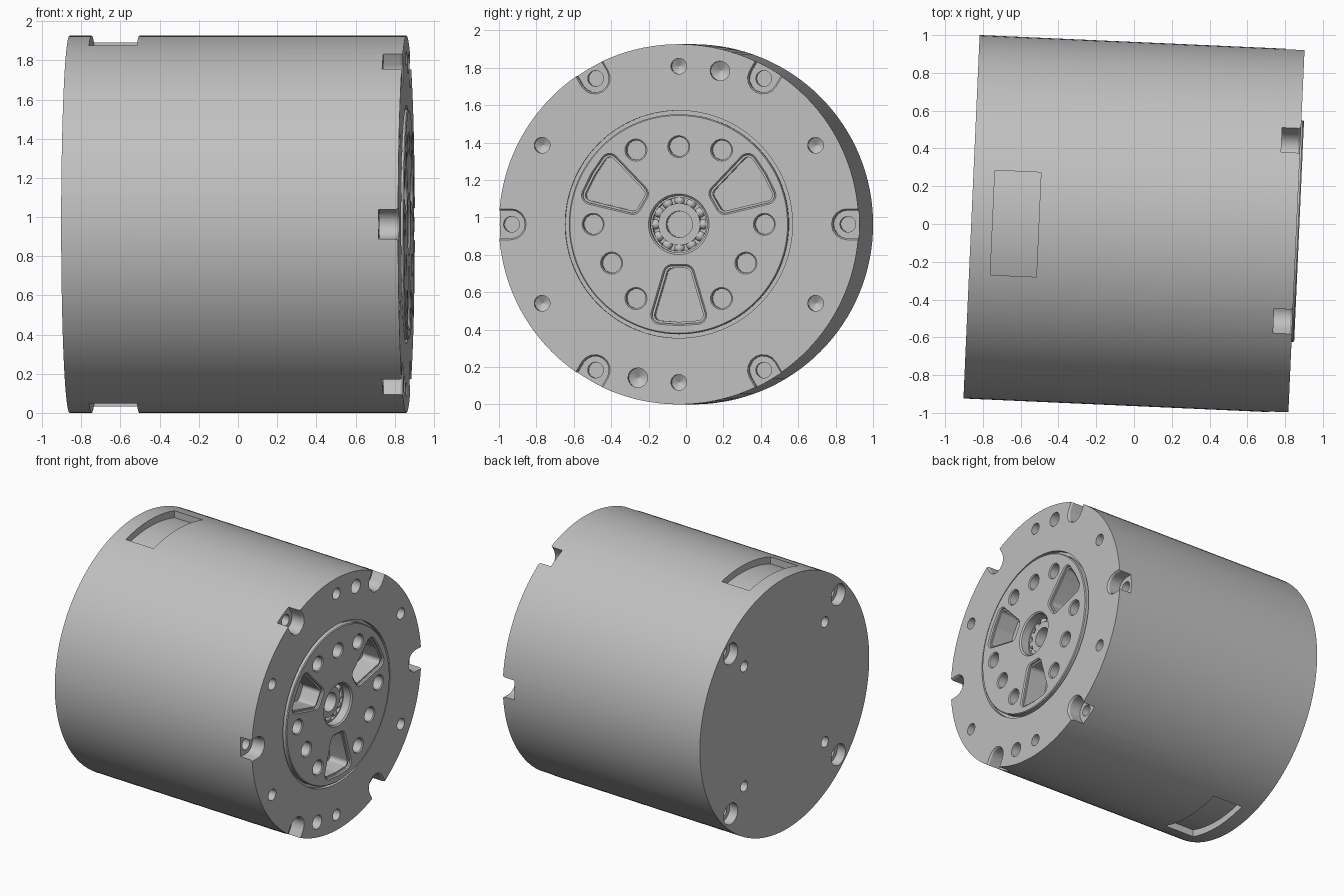
import bpy
import bmesh
from math import sin, cos, pi, atan2, radians, sqrt
from mathutils import Matrix, Vector

if "Cube" in bpy.data.objects:
    bpy.data.objects.remove(bpy.data.objects["Cube"])

R = 0.963          # housing radius
HALF = 0.861       # half length of the housing
FACE = 0.875       # height of the hub face
# Parts are built along local z, then laid so that the axis runs along x
PLACE = (Matrix.Translation((0, 0, R)) @ Matrix.Rotation(radians(-2.55), 4, "Z")
         @ Matrix(((0, 0, 1, 0), (1, 0, 0, 0), (0, 1, 0, 0), (0, 0, 0, 1))))

grey = bpy.data.materials.new("metal grey")
grey.use_nodes = True
grey.diffuse_color = (0.53, 0.53, 0.53, 1)
grey.node_tree.nodes["Principled BSDF"].inputs["Base Color"].default_value = grey.diffuse_color


def rounded(centres, r, steps=32):
    """Outline at distance r around a point, a line or a convex polygon."""
    if len(centres) == 1:
        cx, cy = centres[0]
        return [(cx + r * cos(2 * pi * i / steps), cy + r * sin(2 * pi * i / steps))
                for i in range(steps)]
    points, n = [], len(centres)
    for i, (cx, cy) in enumerate(centres):
        px, py = centres[i - 1]
        nx, ny = centres[(i + 1) % n]
        start = atan2(cy - py, cx - px) - pi / 2
        turn = (atan2(ny - cy, nx - cx) - pi / 2 - start) % (2 * pi)
        for k in range(9):
            a = start + turn * k / 8
            points.append((cx + r * cos(a), cy + r * sin(a)))
    return points


def loft(bm, sections, ring=False):
    """Join a stack of (z, outline) sections; cap the ends or close them as a ring."""
    loops = [[bm.verts.new((x, y, z)) for x, y in pts] for z, pts in sections]
    pairs = list(zip(loops, loops[1:]))
    if ring:
        pairs.append((loops[-1], loops[0]))
    else:
        bm.faces.new(loops[0][::-1])
        bm.faces.new(loops[-1])
    for a, b in pairs:
        for i in range(len(a)):
            j = (i + 1) % len(a)
            bm.faces.new((a[i], a[j], b[j], b[i]))


def shape(bm, centres, sections, steps=32, ring=False):
    loft(bm, [(z, rounded(centres, r, steps)) for z, r in sections], ring)


def finish(bm, name):
    bmesh.ops.recalc_face_normals(bm, faces=bm.faces[:])
    bm.transform(PLACE)
    mesh = bpy.data.meshes.new(name)
    bm.to_mesh(mesh)
    bm.free()
    mesh.materials.append(grey)
    ob = bpy.data.objects.new(name, mesh)
    bpy.context.collection.objects.link(ob)
    return ob


def carve(ob, bm):
    cutter = finish(bm, "cutter")
    cutter.hide_render = True
    mod = ob.modifiers.new("carve", "BOOLEAN")
    mod.operation, mod.solver, mod.object = "DIFFERENCE", "EXACT", cutter
    bpy.context.view_layer.objects.active = ob
    bpy.ops.object.modifier_apply(modifier=mod.name)
    bpy.data.objects.remove(cutter)


def smooth(ob):
    bpy.ops.object.select_all(action="DESELECT")
    ob.select_set(True)
    bpy.context.view_layer.objects.active = ob
    bpy.ops.object.shade_smooth_by_angle(angle=radians(28))


def polar(r, degrees):
    return (r * cos(radians(degrees)), r * sin(radians(degrees)))


def hole(bm, at, r, face, depth, chamfer=0.0, tip=0.0, way=1):
    """Round hole sunk from a face; way is -1 on the rear face."""
    cut = [(face - depth, r)]
    if tip:
        cut.insert(0, (face - depth - tip, 0.002))
    if chamfer:
        cut += [(face - chamfer, r), (face, r + chamfer)]
    cut.append((face + 0.05, r + chamfer))
    shape(bm, [at], [(z * way, q) for z, q in cut])


# Housing: plain drum with a stepped seat for the hub
bm = bmesh.new()
shape(bm, [(0, 0)], [(-HALF, R), (HALF, R), (HALF, 0.608), (0.83, 0.608),
                     (0.83, 0.57), (0.6, 0.57)], 128)
housing = finish(bm, "housing")

# Open screw slots, drilled front holes, side windows, rear holes
bm = bmesh.new()
for k in range(6):
    shape(bm, [polar(0.9, 60 * k), polar(1.1, 60 * k)],
          [(HALF - 0.1, 0.075), (HALF - 0.012, 0.075), (HALF, 0.083), (HALF + 0.05, 0.083)])
    hole(bm, polar(0.845, 60 * k + 30), 0.042, HALF, 0.1, tip=0.025)
for angle in (75, 255):
    hole(bm, polar(0.849, angle), 0.052, HALF, 0.1, tip=0.03)
for side in (1, -1):
    floor = 0.912
    xs = [-0.303 + 0.554 * i / 16 for i in range(17)]
    pts = [(x, side * sqrt(floor ** 2 - x * x)) for x in xs]
    pts += [(xs[-1], side * 1.05), (xs[0], side * 1.05)]
    loft(bm, [(-0.748, pts), (-0.504, pts)])
for k in range(4):
    hole(bm, polar(0.865, 45 + 90 * k), 0.08, HALF, 0.07, way=-1)
    hole(bm, polar(0.648, 45 + 90 * k), 0.04, HALF, 0.12, way=-1)
carve(housing, bm)

# Screw holes in the slot floors and the rear counterbores
bm = bmesh.new()
for k in range(6):
    hole(bm, polar(0.9, 60 * k), 0.042, HALF - 0.1, 0.12)
for k in range(4):
    hole(bm, polar(0.865, 45 + 90 * k), 0.045, HALF - 0.07, 0.12, way=-1)
carve(housing, bm)
smooth(housing)

# Output hub: raised plate with bolt holes, three pockets and a bore
bm = bmesh.new()
shape(bm, [(0, 0)], [(0.6, 0.57), (0.83, 0.57), (0.83, 0.588), (FACE - 0.006, 0.588),
                     (FACE, 0.582)], 128)
hub = finish(bm, "output_hub")
bm = bmesh.new()
for k in range(6):
    hole(bm, polar(0.458, 60 * k), 0.052, FACE, 0.13, chamfer=0.007)
for k in range(3):
    hole(bm, polar(0.415, 90 + 120 * k), 0.052, FACE, 0.13, chamfer=0.007)
    turn = Matrix.Rotation(radians(30 + 120 * k), 2)
    corners = [turn @ Vector(p) for p in
               ((0.265, -0.035), (0.485, -0.1), (0.492, 0), (0.485, 0.1), (0.265, 0.035))]
    shape(bm, [tuple(c) for c in corners],
          [(FACE - 0.17, 0.03), (FACE - 0.02, 0.03), (FACE - 0.02, 0.042),
           (FACE - 0.008, 0.042), (FACE, 0.05), (FACE + 0.05, 0.05)])
shape(bm, [(0, 0)], [(0.64, 0.152), (FACE - 0.01, 0.152), (FACE, 0.162),
                     (FACE + 0.05, 0.162)], 64)
carve(hub, bm)
smooth(hub)

# Bearing: two races and a ring of balls
DEEP = FACE - 0.07
for name, inner, outer in (("outer_race", 0.143, 0.152), ("inner_race", 0.07, 0.112)):
    bm = bmesh.new()
    shape(bm, [(0, 0)], [(0.64, outer), (DEEP, outer), (DEEP, inner), (0.64, inner)], 64, True)
    smooth(finish(bm, name))
bm = bmesh.new()
for k in range(12):
    x, y = polar(0.127, 30 * k)
    bmesh.ops.create_uvsphere(bm, u_segments=16, v_segments=10, radius=0.028,
                              matrix=Matrix.Translation((x, y, DEEP - 0.025)))
smooth(finish(bm, "bearing_balls"))
